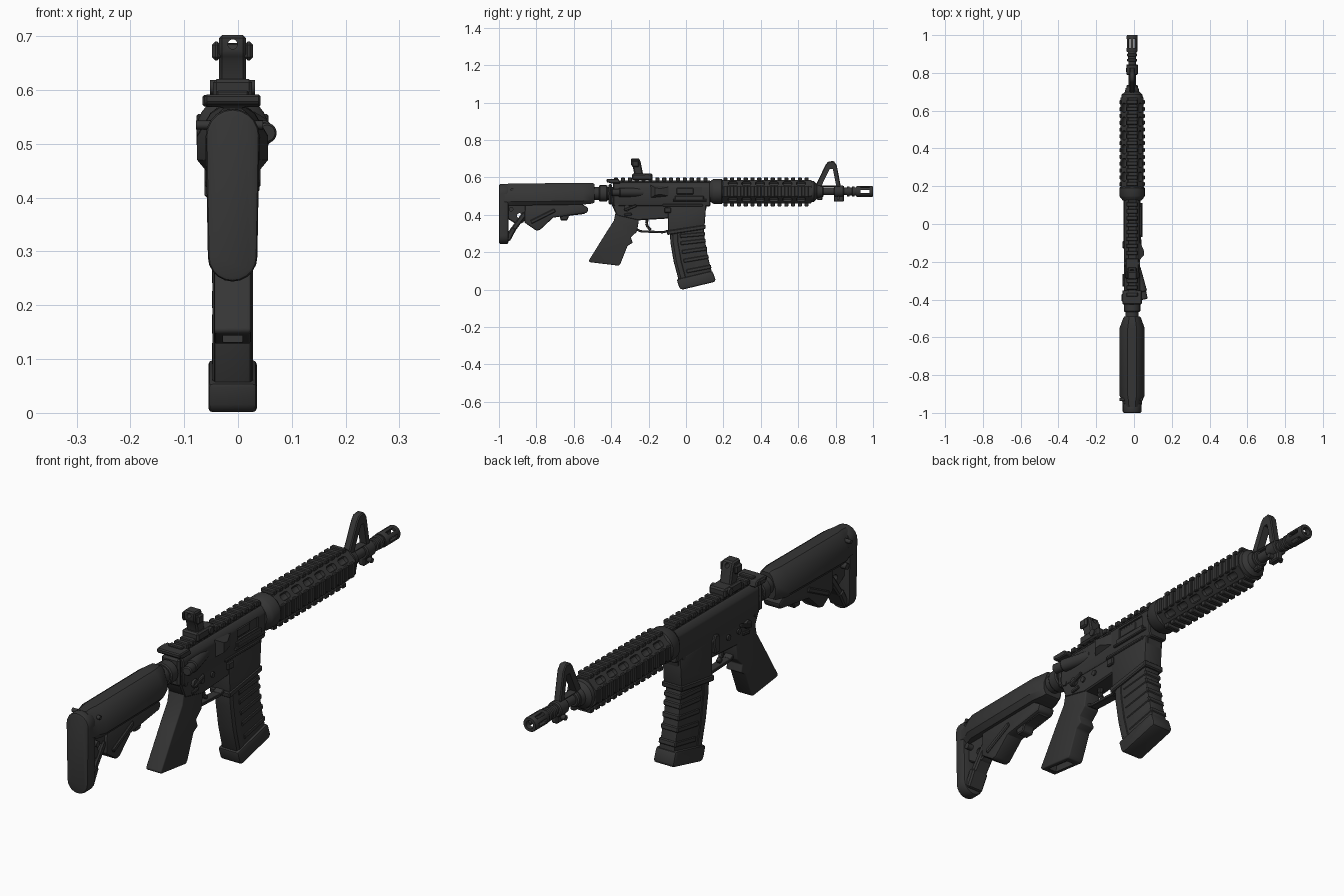
import bpy, bmesh
from math import sin, cos, pi, radians
from mathutils import Vector, Matrix

if "Cube" in bpy.data.objects:
    bpy.data.objects.remove(bpy.data.objects["Cube"])

X = -0.01      # centre plane
AXIS = 0.525   # bore height
parts, cutters = [], []

mat = bpy.data.materials.new("charcoal")
mat.use_nodes = True
COL = (0.036, 0.036, 0.036, 1)
mat.diffuse_color = COL
mat.node_tree.nodes["Principled BSDF"].inputs["Base Color"].default_value = COL


def make(name, bm, bevel=0.0, seg=1, cutter=False):
    bmesh.ops.recalc_face_normals(bm, faces=bm.faces)
    me = bpy.data.meshes.new(name)
    bm.to_mesh(me)
    bm.free()
    me.materials.append(mat)
    ob = bpy.data.objects.new(name, me)
    bpy.context.collection.objects.link(ob)
    if bevel:
        m = ob.modifiers.new("bevel", "BEVEL")
        m.width, m.segments, m.limit_method = bevel, seg, "ANGLE"
        m.angle_limit = radians(35)
    ob.hide_render = cutter
    (cutters if cutter else parts).append(ob)
    return ob


def loft(name, rings, **kw):
    """Skin a row of equal-length rings and cap both ends."""
    bm = bmesh.new()
    rows = [[bm.verts.new(p) for p in r] for r in rings]
    n = len(rows[0])
    for a, b in zip(rows, rows[1:]):
        for i in range(n):
            bm.faces.new((a[i], a[(i + 1) % n], b[(i + 1) % n], b[i]))
    bm.faces.new(rows[0])
    bm.faces.new(rows[-1])
    return make(name, bm, **kw)


def prism(name, pts, w, x=0.0, **kw):
    """Side outline in (y, z), extruded across x."""
    return loft(name, [[(X + x + s * w / 2, y, z) for y, z in pts] for s in (-1, 1)], **kw)


def along(name, pts, y0, y1, **kw):
    """Cross-section in (x, z), extruded along y."""
    return loft(name, [[(X + x, y, z) for x, z in pts] for y in (y0, y1)], **kw)


def boxes(name, items, **kw):
    """Several boxes (x0, x1, y0, y1, z0, z1) as one object."""
    bm = bmesh.new()
    for x0, x1, y0, y1, z0, z1 in items:
        m = Matrix.Translation((X + (x0 + x1) / 2, (y0 + y1) / 2, (z0 + z1) / 2))
        bmesh.ops.create_cube(bm, size=1, matrix=m @ Matrix.Diagonal((x1 - x0, y1 - y0, z1 - z0, 1)))
    return make(name, bm, **kw)


def bar(name, p, q, t, w, x=0.0, **kw):
    """Flat bar between two (y, z) points."""
    p, q = Vector(p), Vector(q)
    n = (q - p).orthogonal().normalized() * t / 2
    return prism(name, [p + n, q + n, q - n, p - n], w, x, **kw)


def lathe(name, prof, n=24, z=AXIS, **kw):
    """Round part about the y axis from (y, radius) pairs."""
    return loft(name, [[(X + r * cos(2 * pi * i / n), y, z + r * sin(2 * pi * i / n))
                        for i in range(n)] for y, r in prof], **kw)


def rod(name, p, q, r, n=20, **kw):
    """Cylinder between two points, x measured from the centre plane."""
    p, q = Vector(p) + Vector((X, 0, 0)), Vector(q) + Vector((X, 0, 0))
    bm = bmesh.new()
    m = Matrix.Translation((p + q) / 2) @ (q - p).to_track_quat("Z", "Y").to_matrix().to_4x4()
    bmesh.ops.create_cone(bm, cap_ends=True, segments=n, radius1=r, radius2=r,
                          depth=(q - p).length, matrix=m)
    return make(name, bm, **kw)


def cut(ob, tool):
    m = ob.modifiers.new("cut", "BOOLEAN")
    m.operation, m.object, m.solver = "DIFFERENCE", tool, "EXACT"


# --- Stock: cheek body, butt pad and open lower frame
def cheek(y, w, top, low):
    half = [(0.35, top), (0.62, top - 0.012), (1, top - 0.055), (1, low + 0.02), (0.75, low)]
    return [(X + a * w, y, z) for a, z in half] + [(X - a * w, y, z) for a, z in half[::-1]]


loft("stock_body", [cheek(-0.97, 0.05, 0.565, 0.45), cheek(-0.94, 0.052, 0.567, 0.45),
                    cheek(-0.91, 0.066, 0.568, 0.45), cheek(-0.55, 0.066, 0.57, 0.455),
                    cheek(-0.50, 0.048, 0.57, 0.46), cheek(-0.49, 0.042, 0.565, 0.465)])
arc = [pi * i / 10 for i in range(11)]
pad = [(0.05 * cos(a), 0.515 + 0.05 * sin(a)) for a in arc]
pad += [(-0.046 * cos(a), 0.29 - 0.046 * sin(a)) for a in arc]
along("butt_pad", pad, -1.0, -0.95, bevel=0.008, seg=2)
bar("stock_strut", (-0.965, 0.265), (-0.86, 0.41), 0.028, 0.06, bevel=0.006)
bar("stock_lower_strut", (-0.955, 0.265), (-0.92, 0.33), 0.03, 0.07, bevel=0.006)
frame = prism("stock_frame", [(-0.955, 0.46), (-0.955, 0.38), (-0.90, 0.345), (-0.87, 0.36), (-0.84, 0.40),
                              (-0.78, 0.46)], 0.05, bevel=0.005)
cut(frame, rod("sling_hole", (-0.1, -0.89, 0.395), (0.1, -0.89, 0.395), 0.014, cutter=True))
prism("stock_latch_body", [(-0.86, 0.46), (-0.865, 0.36), (-0.80, 0.315), (-0.78, 0.32), (-0.71, 0.385),
                           (-0.53, 0.41), (-0.52, 0.435), (-0.56, 0.46)], 0.074, bevel=0.008, seg=2)
prism("stock_lever", [(-0.68, 0.42), (-0.67, 0.37), (-0.635, 0.37), (-0.625, 0.395), (-0.54, 0.405),
                      (-0.54, 0.42)], 0.05, bevel=0.004)
bar("stock_lever_rib", (-0.83, 0.36), (-0.70, 0.425), 0.02, 0.086, bevel=0.004)
rod("stock_pin", (-0.048, -0.935, 0.43), (0.048, -0.935, 0.43), 0.012)
rod("stock_side_pin", (-0.068, -0.93, 0.535), (0.056, -0.93, 0.535), 0.008)

# --- Buffer tube with ring nut and end plate
lathe("buffer_tube", [(-0.50, 0.035), (-0.39, 0.035)], z=0.515)
lathe("ring_nut", [(-0.465, 0.04), (-0.46, 0.044), (-0.425, 0.044), (-0.42, 0.04)], n=16, z=0.515)
boxes("end_plate", [(-0.04, 0.04, -0.415, -0.395, 0.455, 0.565)], bevel=0.008)

# --- Receiver
shape = [(0.026, 0.572), (0.042, 0.55), (0.042, 0.46), (0.036, 0.445)]
upper = along("upper_receiver", shape + [(-x, z) for x, z in shape[::-1]], -0.39, 0.13, bevel=0.004)
cut(upper, boxes("port_cutter", [(0.034, 0.08, -0.05, 0.085, 0.505, 0.548)], cutter=True))
boxes("bolt", [(0.02, 0.037, -0.05, 0.04, 0.51, 0.543)], bevel=0.003)
boxes("dust_cover", [(0.04, 0.05, -0.06, 0.095, 0.478, 0.502)], bevel=0.003)
rod("cover_hinge", (0.048, -0.07, 0.478), (0.048, 0.11, 0.478), 0.006, n=8)
loft("shell_deflector", [[(X + 0.04, -0.19, z) for z in (0.49, 0.56)] + [(X + 0.04, -0.09, z) for z in (0.55, 0.5)],
                         [(X + 0.064, -0.165, z) for z in (0.505, 0.545)] + [(X + 0.062, -0.14, z) for z in (0.54, 0.51)]])
rod("assist_housing", (0.02, -0.23, 0.52), (0.056, -0.36, 0.52), 0.024, bevel=0.004)
rod("assist_button", (0.054, -0.35, 0.52), (0.064, -0.40, 0.52), 0.019, bevel=0.004)
prism("lower_receiver", [(-0.41, 0.50), (-0.40, 0.46), (-0.37, 0.395), (-0.26, 0.37), (-0.10, 0.38), (0.0, 0.38),
                         (0.10, 0.40), (0.115, 0.46), (0.115, 0.475), (-0.10, 0.475)], 0.072, bevel=0.005)
prism("magazine_well", [(-0.097, 0.46), (-0.095, 0.30), (-0.08, 0.295), (0.098, 0.325), (0.108, 0.455)],
      0.082, bevel=0.006, seg=2)
prism("magazine_well_lip", [(-0.103, 0.315), (-0.1, 0.292), (0.104, 0.324), (0.106, 0.347)], 0.09, bevel=0.004)
for s, side in ((1, "right"), (-1, "left")):
    for y, z in ((-0.37, 0.455), (0.085, 0.455), (-0.20, 0.425), (-0.265, 0.425)):
        rod(side + "_pin", (0, y, z), (s * 0.042, y, z), 0.011, n=12)
    rod(side + "_selector", (0, -0.315, 0.435), (s * 0.047, -0.315, 0.435), 0.017)
    bar(side + "_selector_lever", (-0.33, 0.425), (-0.265, 0.45), 0.014, 0.012, s * 0.046, bevel=0.003)
    bar(side + "_selector_stop", (-0.33, 0.40), (-0.29, 0.405), 0.014, 0.01, s * 0.038, bevel=0.003)
boxes("magazine_release", [(0.036, 0.05, -0.115, -0.08, 0.41, 0.44)], bevel=0.004)
boxes("magazine_release_fence", [(0.03, 0.046, -0.125, 0.09, 0.445, 0.458)], bevel=0.003)
prism("bolt_catch", [(-0.13, 0.40), (-0.10, 0.40), (-0.09, 0.45), (-0.10, 0.475), (-0.125, 0.47)],
      0.02, -0.042, bevel=0.004)
prism("charging_handle", [(-0.425, 0.575), (-0.425, 0.592), (-0.36, 0.592), (-0.35, 0.568), (-0.40, 0.568)],
      0.104, bevel=0.004)
bar("charging_latch", (-0.41, 0.58), (-0.37, 0.58), 0.022, 0.02, -0.046, bevel=0.004)

# --- Grip, trigger and guard
grip = prism("grip", [(-0.375, 0.42), (-0.385, 0.37), (-0.43, 0.30), (-0.52, 0.155), (-0.515, 0.147), (-0.36, 0.128),
                      (-0.35, 0.14), (-0.312, 0.235), (-0.285, 0.25), (-0.295, 0.28), (-0.262, 0.31),
                      (-0.25, 0.385)], 0.068, bevel=0.018, seg=3)
cut(grip, bar("grip_hollow", (-0.49, 0.145), (-0.385, 0.132), 0.05, 0.036, cutter=True))
path = [(-0.275, 0.33), (-0.245, 0.312), (-0.12, 0.307), (-0.095, 0.315)]
for a, b in zip(path, path[1:]):
    bar("trigger_guard", a, b, 0.012, 0.036, bevel=0.002)
path = [(-0.205, 0.385), (-0.212, 0.355), (-0.204, 0.333), (-0.188, 0.32)]
for a, b in zip(path, path[1:]):
    bar("trigger", a, b, 0.015, 0.018, bevel=0.003)

# --- Curved magazine with ribs and floor plate
back = [(-0.088, 0.33), (-0.083, 0.25), (-0.066, 0.15), (-0.034, 0.03)]
front = [(0.094, 0.34), (0.10, 0.27), (0.116, 0.18), (0.145, 0.07)]
prism("magazine", back + front[::-1], 0.07, bevel=0.008, seg=2)
for t in (0.2, 0.36, 0.52, 0.68, 0.84):
    i = min(int(t * 3), 2)
    p, q = (Vector(e[i]).lerp(Vector(e[i + 1]), t * 3 - i) for e in (back, front))
    d = (q - p) * 0.72
    bar("magazine_rib", q - d, q + (q - p) * 0.02, 0.022, 0.076, bevel=0.004)
prism("magazine_spine", [(y + 0.012, z) for y, z in back] + [(y + 0.042, z) for y, z in back[::-1]],
      0.075, bevel=0.003)
prism("floor_plate", [(-0.05, 0.055), (-0.035, 0.008), (-0.02, 0.0), (0.155, 0.042), (0.157, 0.055),
                      (0.142, 0.098), (0.13, 0.098)], 0.09, bevel=0.008, seg=2)


# --- Rails: one base strip plus a row of teeth
def rail(name, turn, r0, r1, y0, y1, w=0.03):
    mid = (r0 + r1) / 2
    n = round((y1 - y0) / 0.037)
    step = (y1 - y0) / n
    items = [(-w * 0.75, w * 0.75, y0, y1, r0, mid)]
    items += [(-w, w, y0 + i * step, y0 + (i + 0.6) * step, mid - 0.004, r1) for i in range(n)]
    ob = boxes(name, items, bevel=0.003)
    spin = Matrix.Translation((X, 0, AXIS)) @ Matrix.Rotation(turn, 4, "Y") @ Matrix.Translation((-X, 0, 0))
    ob.data.transform(spin)


rail("receiver_rail", 0, 0.042, 0.074, -0.385, 0.13)
for k, name in enumerate(("top", "right", "bottom", "left")):
    rail(name + "_guard_rail", k * pi / 2, 0.05, (0.075, 0.067, 0.08, 0.067)[k], 0.20, 0.67)

# --- Handguard with slots along its four slanted faces
guard = lathe("handguard", [(y, r) for y, r in ((0.195, 0.066), (0.67, 0.066))], n=8)
guard.data.transform(Matrix.Translation((X, 0, AXIS)) @ Matrix.Rotation(pi / 8, 4, "Y")
                     @ Matrix.Translation((-X, 0, -AXIS)))
bm = bmesh.new()
for k in range(4):
    turn = Matrix.Translation((X, 0, AXIS)) @ Matrix.Rotation(pi / 4 + k * pi / 2, 4, "Y")
    for i in range(6):
        m = turn @ Matrix.Translation((0, 0.25 + i * 0.073, 0.06)) @ Matrix.Diagonal((0.028, 0.05, 0.03, 1))
        bmesh.ops.create_cube(bm, size=1, matrix=m)
cut(guard, make("slot_cutter", bm, bevel=0.01, seg=2, cutter=True))
lathe("barrel_nut", [(0.125, 0.05), (0.14, 0.062), (0.148, 0.067), (0.19, 0.067), (0.2, 0.06)])
lathe("guard_cap", [(0.665, 0.058), (0.685, 0.055), (0.70, 0.038), (0.72, 0.034)])

# --- Barrel and slotted muzzle
lathe("barrel", [(0.68, 0.02), (0.86, 0.02), (0.865, 0.016), (0.93, 0.016)])
lathe("muzzle_collar", [(0.86, 0.02), (0.862, 0.026), (0.873, 0.026), (0.875, 0.021), (0.887, 0.021),
                        (0.889, 0.027), (0.9, 0.027), (0.902, 0.022), (0.915, 0.022)])
muzzle = lathe("flash_hider", [(0.91, 0.026), (0.915, 0.029), (0.995, 0.029), (1.0, 0.027)])
cut(muzzle, lathe("bore_cutter", [(0.93, 0.016), (1.05, 0.016)], cutter=True))
for a in range(3):
    slot = boxes("hider_slot", [(-0.05, 0.05, 0.932, 0.98, -0.007, 0.007)], cutter=True)
    slot.data.transform(Matrix.Translation((X, 0, AXIS)) @ Matrix.Rotation(a * pi / 3, 4, "Y")
                        @ Matrix.Translation((-X, 0, 0)))
    cut(muzzle, slot)

# --- Front sight tower
sight = prism("front_sight", [(0.69, 0.55), (0.745, 0.665), (0.76, 0.685), (0.79, 0.688), (0.806, 0.665),
                              (0.828, 0.55)], 0.03, bevel=0.004)
cut(sight, prism("sight_window", [(0.725, 0.556), (0.768, 0.645), (0.785, 0.645), (0.803, 0.556)], 0.1, cutter=True))
for y0, y1 in ((0.69, 0.735), (0.79, 0.845)):
    lathe("sight_band", [(y0, 0.027), (y0 + 0.005, 0.031), (y1 - 0.005, 0.031), (y1, 0.027)])
boxes("barrel_lug", [(-0.014, 0.014, 0.79, 0.845, 0.47, 0.51), (-0.012, 0.012, 0.70, 0.73, 0.478, 0.51)], bevel=0.005)
rod("sight_cross_pin", (-0.032, 0.815, 0.49), (0.032, 0.815, 0.49), 0.01, n=12)

# --- Folding rear sight
boxes("rear_sight_base", [(-0.036, 0.036, -0.29, -0.18, 0.585, 0.62)], bevel=0.006)
leaf = prism("rear_sight_leaf", [(-0.275, 0.61), (-0.285, 0.66), (-0.295, 0.665), (-0.295, 0.702), (-0.25, 0.702),
                                 (-0.242, 0.68), (-0.228, 0.61)], 0.05, bevel=0.006)
cut(leaf, rod("aperture_cutter", (0.0, -0.4, 0.685), (0.0, -0.1, 0.685), 0.009, cutter=True))
boxes("rear_sight_ears", [(s * 0.03 - 0.008, s * 0.03 + 0.008, -0.29, -0.25, 0.655, 0.69) for s in (-1, 1)], bevel=0.006)
rod("rear_sight_knob", (-0.042, -0.21, 0.605), (0.042, -0.21, 0.605), 0.014, n=12)

# --- Apply modifiers, drop cutters, smooth with sharp edges kept
bpy.ops.object.select_all(action="DESELECT")
for ob in parts:
    ob.select_set(True)
bpy.context.view_layer.objects.active = parts[0]
bpy.ops.object.convert(target="MESH")
for ob in cutters:
    bpy.data.objects.remove(ob)
bpy.ops.object.shade_smooth_by_angle(angle=radians(32))
